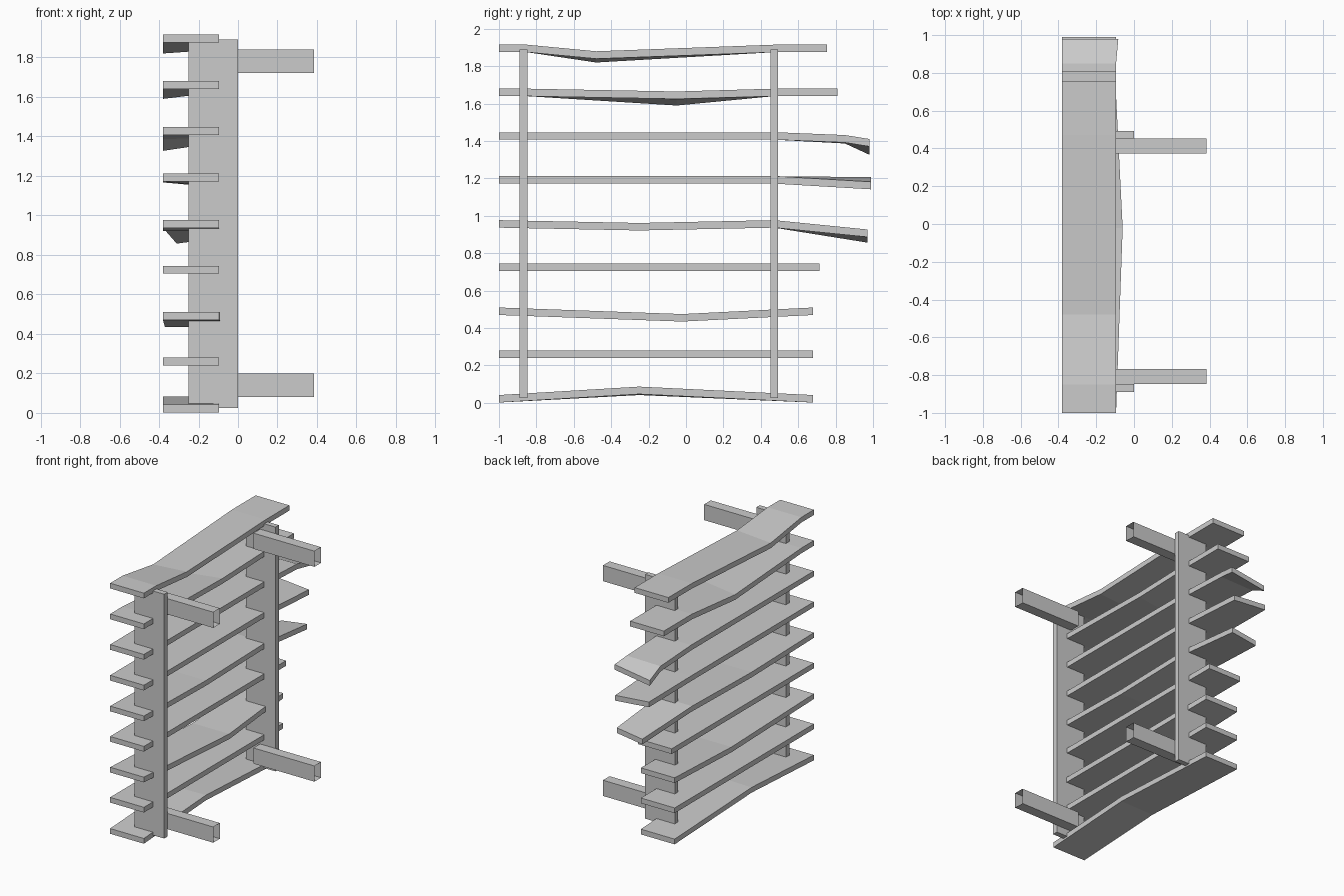
import bpy, bmesh

if "Cube" in bpy.data.objects:
    bpy.data.objects.remove(bpy.data.objects["Cube"])

XF, XB, T = -0.38, -0.095, 0.04   # board front edge, back edge, thickness


def make_object(name, verts, faces):
    me = bpy.data.meshes.new(name)
    me.from_pydata(verts, [], faces)
    bm = bmesh.new()
    bm.from_mesh(me)
    bmesh.ops.recalc_face_normals(bm, faces=bm.faces)
    bm.to_mesh(me)
    bm.free()
    ob = bpy.data.objects.new(name, me)
    bpy.context.collection.objects.link(ob)
    return ob


def box(name, x, y, z, open_ends=False):
    v = [(a, b, c) for a in x for b in y for c in z]
    f = [(0, 1, 5, 4), (2, 6, 7, 3), (0, 4, 6, 2), (1, 3, 7, 5)]
    if not open_ends:
        f += [(0, 2, 3, 1), (4, 5, 7, 6)]
    return make_object(name, v, f)


def board(name, z, stations):
    """Loft along y; station = (y, dz front, dz back, dx front, dx back)."""
    v, f = [], []
    for s in stations:
        y, df, db, xf, xb = tuple(s) + (0,) * (5 - len(s))
        for x, d, h in ((XF + xf, df, -T/2), (XB + xb, db, -T/2),
                        (XB + xb, db, T/2), (XF + xf, df, T/2)):
            v.append((x, y, z + d + h))
    for i in range(len(stations) - 1):
        a = 4 * i
        f += [(a + k, a + (k + 1) % 4, a + 4 + (k + 1) % 4, a + 4 + k) for k in range(4)]
    n = len(v)
    f += [(0, 1, 2, 3), (n - 4, n - 3, n - 2, n - 1)]
    return make_object(name, v, f)


# Weathered boards, bottom to top: height and bend stations
boards = [
    (0.022, [(-1, 0, 0), (-0.25, 0.04, 0.045), (0.68, 0, 0)]),
    (0.26, [(-1, 0, 0), (0.68, 0, 0)]),
    (0.49, [(-1, 0, 0), (-0.02, -0.035, -0.035, 0.01, 0.035), (0.68, 0, 0)]),
    (0.725, [(-1, 0, 0), (0.715, 0, 0)]),
    (0.957, [(-1, 0, 0), (-0.25, -0.015, -0.015), (0.47, 0, 0),
             (0.97, -0.08, -0.05, 0.07, 0)]),
    (1.192, [(-1, 0, 0), (0.48, 0, 0), (0.99, -0.005, -0.03)]),
    (1.427, [(-1, 0, 0), (0.48, 0, 0), (0.85, -0.02, -0.015),
             (0.98, -0.08, -0.036, 0, 0.012)]),
    (1.66, [(-1, 0, 0), (-0.85, 0, 0), (-0.05, -0.05, -0.015), (0.47, 0, 0), (0.81, 0, 0)]),
    (1.895, [(-1, 0, 0), (-0.85, 0, 0), (-0.48, -0.055, -0.035), (0.47, 0, 0), (0.755, 0, 0)]),
]
for i, (z, st) in enumerate(boards):
    board(f"board_{i + 1}", z, st)

# Upright posts, each with two open-ended brackets on one side
for side, py, by in (("near", (-0.89, -0.848), (-0.848, -0.768)),
                     ("far", (0.452, 0.492), (0.372, 0.452))):
    box(f"post_{side}", (-0.25, 0), py, (0.025, 1.89))
    for level, bz in (("low", (0.08, 0.2)), ("high", (1.72, 1.84))):
        box(f"bracket_{side}_{level}", (-0.13, 0.385), by, bz, open_ends=True)
